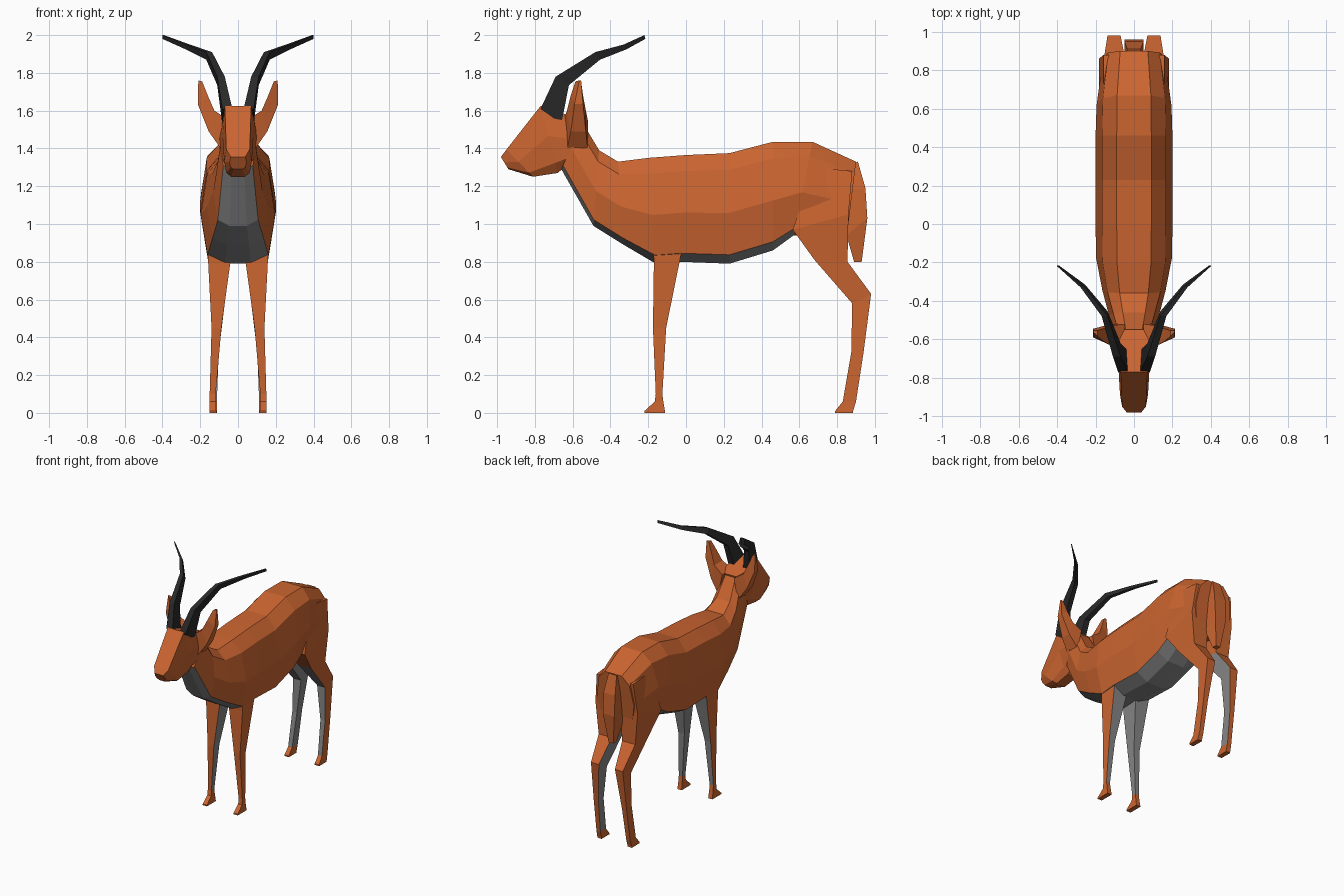
import bpy, bmesh

if "Cube" in bpy.data.objects:
    bpy.data.objects.remove(bpy.data.objects["Cube"])


def material(name, color):
    m = bpy.data.materials.new(name)
    m.diffuse_color = (*color, 1)
    m.use_nodes = True
    m.node_tree.nodes["Principled BSDF"].inputs["Base Color"].default_value = m.diffuse_color
    return m


ORANGE = material("orange_coat", (0.6, 0.13, 0.03))
GREY = material("grey_underside", (0.24, 0.24, 0.24))
DARK = material("dark_horn", (0.022, 0.022, 0.022))


def loft(name, rings, mats, grey=lambda seg, side: False, mirror=False):
    """Skin a list of equal-length point rings and cap both ends."""
    bm = bmesh.new()
    vs = [[bm.verts.new(p) for p in r] for r in rings]
    n = len(rings[0])
    for i in range(len(vs) - 1):
        for j in range(n):
            k = (j + 1) % n
            f = bm.faces.new((vs[i][j], vs[i][k], vs[i + 1][k], vs[i + 1][j]))
            f.material_index = int(grey(i, j))
    bm.faces.new(vs[0])
    bm.faces.new(vs[-1])
    bmesh.ops.recalc_face_normals(bm, faces=bm.faces)
    me = bpy.data.meshes.new(name)
    bm.to_mesh(me)
    bm.free()
    for m in mats:
        me.materials.append(m)
    ob = bpy.data.objects.new(name, me)
    bpy.context.collection.objects.link(ob)
    if mirror:
        ob.modifiers.new("mirror", 'MIRROR')
    return ob


def section(top, bottom, half, profile):
    """Symmetric ring from a top (y,z) to a bottom (y,z) point."""
    pts = [(half * w, top[0] + (bottom[0] - top[0]) * f,
            top[1] + (bottom[1] - top[1]) * f) for f, w in profile]
    return pts + [(-x, y, z) for x, y, z in reversed(pts)]


def quad(front, back, x0, x1):
    """Four-sided limb ring: front-inner, front-outer, back-outer, back-inner."""
    return [(x0, *front), (x1, *front), (x1, *back), (x0, *back)]


# Torso and neck, with grey throat and belly
torso = [(0, .45), (.15, .83), (.54, 1), (.92, .82), (1, .35)]
body = [((-.55, 1.54), (-.66, 1.29), .095),
        ((-.46, 1.39), (-.49, .99), .13),
        ((-.36, 1.33), (-.33, .89), .165),
        ((-.20, 1.35), (-.16, .79), .197),
        ((.00, 1.365), (-.03, .80), .2),
        ((.23, 1.375), (.23, .79), .2),
        ((.46, 1.435), (.46, .86), .2),
        ((.67, 1.435), (.57, .94), .195),
        ((.90, 1.33), (.85, .92), .16)]
loft("body", [section(*r, torso) for r in body], [ORANGE, GREY],
     lambda i, j: i < 7 and j in (3, 4, 5))

# Head, from muzzle to crown
skull = [(0, .85), (.45, 1), (.85, .85), (1, .5)]
head = [((-.98, 1.355), (-.94, 1.29), .045),
        ((-.95, 1.395), (-.81, 1.25), .073),
        ((-.77, 1.625), (-.68, 1.27), .082),
        ((-.55, 1.55), (-.62, 1.32), .105)]
loft("head", [section(*r, skull) for r in head], [ORANGE])

# Front legs with hooves
front_leg = [((-.175, .95), (.0, .95), .05, .165),
             ((-.17, .80), (-.03, .82), .04, .158),
             ((-.175, .45), (-.105, .45), .088, .14),
             ((-.16, .10), (-.125, .10), .118, .15),
             ((-.165, .06), (-.12, .06), .117, .15),
             ((-.22, .01), (-.11, 0), .115, .152),
             ((-.22, 0), (-.11, 0), .115, .152)]
loft("front_legs", [quad(*r) for r in front_leg], [ORANGE, GREY],
     lambda i, j: i < 3 and j in (2, 3), True)

# Haunches and hind legs
hind_leg = [((.68, 1.30), (.88, 1.28), .03, .158),
            ((.565, .97), (.86, 1.05), .03, .183),
            ((.68, .81), (.855, .80), .045, .158),
            ((.88, .58), (.98, .63), .07, .138),
            ((.875, .32), (.94, .32), .102, .142),
            ((.83, .06), (.90, .06), .112, .146),
            ((.79, .01), (.885, .01), .112, .15),
            ((.79, 0), (.885, 0), .112, .15)]
loft("hind_legs", [quad(*r) for r in hind_leg], [ORANGE, GREY],
     lambda i, j: 1 < i < 5 and j in (0, 3), True)

# Tail
tail = [((.86, 1.31), (.91, 1.33), .035),
        ((.87, 1.18), (.95, 1.19), .05),
        ((.85, .94), (.96, 1.03), .05),
        ((.89, .80), (.93, .80), .02)]
loft("tail", [quad(a, b, -w, w) for a, b, w in tail], [ORANGE])

# Horns, sweeping up, back and outward
horn = [((-.77, 1.61), (-.66, 1.53), .03, .083),
        ((-.69, 1.78), (-.62, 1.735), .07, .11),
        ((-.48, 1.91), (-.455, 1.87), .137, .168),
        ((-.33, 1.95), (-.315, 1.925), .255, .278),
        ((-.22, 2.0), (-.215, 1.98), .392, .40)]
loft("horns", [quad(*r) for r in horn], [DARK], mirror=True)

# Ears: inner (x,z), outer (x,z), front y, back y
ear = [((.05, 1.55), (.085, 1.39), -.65, -.52),
       ((.125, 1.60), (.155, 1.49), -.63, -.53),
       ((.16, 1.68), (.213, 1.635), -.61, -.545),
       ((.19, 1.755), (.21, 1.76), -.585, -.555)]
loft("ears", [[(a[0], y0, a[1]), (b[0], y0 + .02, b[1]), (b[0], y1, b[1]),
               (a[0], y1, a[1])] for a, b, y0, y1 in ear], [ORANGE], mirror=True)
